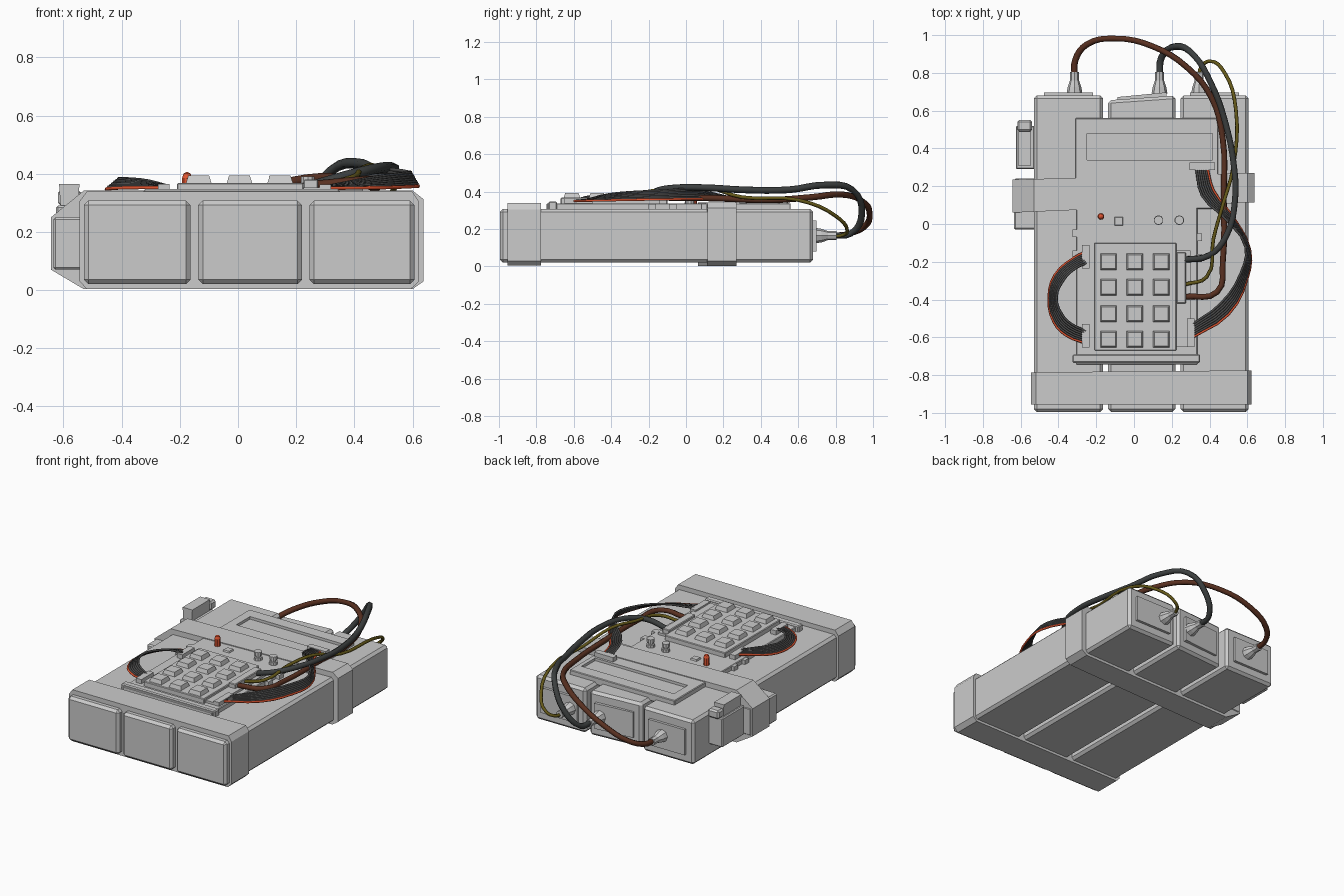
import bpy, bmesh
from math import radians
from mathutils import Vector, Matrix

if "Cube" in bpy.data.objects:
    bpy.data.objects.remove(bpy.data.objects["Cube"])


def mat(name, c):
    m = bpy.data.materials.new(name)
    m.diffuse_color = (*c, 1)
    m.use_nodes = True
    m.node_tree.nodes["Principled BSDF"].inputs["Base Color"].default_value = m.diffuse_color
    return m


RED = mat("red", (0.75, 0.09, 0.03))
BLACK = mat("black", (0.045, 0.05, 0.05))
GREY = mat("dark_grey", (0.07, 0.07, 0.07))
BROWN = mat("brown", (0.1, 0.03, 0.015))
OLIVE = mat("olive", (0.13, 0.1, 0.01))


def finish(name, bm, bevel=0, m=None):
    bmesh.ops.recalc_face_normals(bm, faces=bm.faces)
    if bevel:
        bmesh.ops.bevel(bm, geom=bm.edges[:], offset=bevel, segments=1, affect='EDGES')
    me = bpy.data.meshes.new(name)
    bm.to_mesh(me)
    bm.free()
    ob = bpy.data.objects.new(name, me)
    bpy.context.collection.objects.link(ob)
    if m:
        me.materials.append(m)
    return ob


def box(name, x, y, z, bevel=0, taper=0, slant=0):
    """Box from ranges; taper shrinks the top, slant pulls in the rear left corner."""
    bm = bmesh.new()
    bmesh.ops.create_cube(bm, size=1)
    for v in bm.verts:
        s = [1 if c > 0 else -1 for c in v.co]
        t = taper if s[2] > 0 else 0
        v.co = ((x[0] if s[0] < 0 else x[1]) - s[0] * t,
                (y[0] if s[1] < 0 else y[1]) - s[1] * t,
                z[0] if s[2] < 0 else z[1])
        if s[1] > 0 and s[0] < 0:
            v.co.y -= slant
    return finish(name, bm, bevel)


def prism(name, profile, start, end):
    """XZ profile extruded along y; start/end are (left, right) y values."""
    bm = bmesh.new()
    xs = [p[0] for p in profile]
    lo, span = min(xs), max(xs) - min(xs)
    rings = []
    for a, b in (start, end):
        rings.append([bm.verts.new((x, a + (b - a) * (x - lo) / span, z)) for x, z in profile])
    n = len(profile)
    for i in range(n):
        j = (i + 1) % n
        bm.faces.new((rings[0][i], rings[0][j], rings[1][j], rings[1][i]))
    bm.faces.new(rings[0])
    bm.faces.new(rings[1])
    return finish(name, bm)


def lathe(name, loc, profile, axis='Z', sides=10, m=None):
    """Stack of (radius, height) rings along an axis."""
    bm = bmesh.new()
    for (r0, h0), (r1, h1) in zip(profile, profile[1:]):
        bmesh.ops.create_cone(bm, cap_ends=True, segments=sides, radius1=r0, radius2=r1,
                              depth=h1 - h0, matrix=Matrix.Translation((0, 0, (h0 + h1) / 2)))
    rot = Matrix.Rotation(radians(-90), 4, 'X') if axis == 'Y' else Matrix()
    bmesh.ops.transform(bm, matrix=Matrix.Translation(loc) @ rot, verts=bm.verts)
    return finish(name, bm, 0, m)


def cable(name, pts, r, m, res=4):
    cu = bpy.data.curves.new(name, 'CURVE')
    cu.dimensions = '3D'
    cu.bevel_depth, cu.bevel_resolution, cu.resolution_u = r, 1, res
    cu.use_fill_caps = True
    sp = cu.splines.new('BEZIER')
    sp.bezier_points.add(len(pts) - 1)
    for bp, p in zip(sp.bezier_points, pts):
        bp.co = p
        bp.handle_left_type = bp.handle_right_type = 'AUTO'
    cu.materials.append(m)
    ob = bpy.data.objects.new(name, cu)
    bpy.context.collection.objects.link(ob)
    bpy.ops.object.select_all(action='DESELECT')
    ob.select_set(True)
    bpy.context.view_layer.objects.active = ob
    bpy.ops.object.convert(target='MESH')
    bpy.ops.object.shade_smooth_by_angle(angle=radians(65))


def ribbon(name, edge_a, edge_b, n=7):
    """Row of thin wires between two edge paths, the first one red."""
    for i in range(n):
        pts = [Vector(a).lerp(Vector(b), i / (n - 1)) for a, b in zip(edge_a, edge_b)]
        cable(f"{name}_wire_{i}", pts, 0.0065, GREY if i else RED, 3)


# three long body blocks with end patches and cable glands
for i, (x0, x1, sl, gx) in enumerate([(-0.53, -0.163, 0, -0.315), (-0.137, 0.22, 0.025, 0.135),
                                      (0.246, 0.607, 0, 0.345)]):
    box(f"block_{i}", (x0, x1), (-0.995, 0.68), (0.02, 0.308), 0.016, 0, sl)
    c = (x0 + x1) / 2
    patch = box(f"end_patch_{i}", (c - 0.13, c + 0.13), (0.66, 0.697), (0.08, 0.245), 0, 0, sl)
    lathe(f"gland_{i}", (gx, 0.69, 0.165),
          [(0.042, 0), (0.036, 0.035), (0.024, 0.07), (0.024, 0.115)], 'Y', 8)

# straps round the front and the middle
prism("front_strap", [(-0.52, 0.004), (0.595, 0.004), (0.622, 0.03), (0.622, 0.305), (0.6, 0.338),
                      (-0.52, 0.338), (-0.545, 0.305), (-0.545, 0.03)],
      (-0.955, -0.955), (-0.785, -0.775))
prism("middle_strap", [(-0.53, 0.003), (0.6, 0.003), (0.638, 0.03), (0.638, 0.312), (0.6, 0.342),
                       (-0.53, 0.342), (-0.643, 0.25), (-0.643, 0.07)],
      (0.06, 0.115), (0.235, 0.27))

# side box under the strap and the clip behind it
box("side_box", (-0.635, -0.52), (-0.03, 0.24), (0.07, 0.25), 0.008)
box("side_clip_body", (-0.625, -0.525), (0.29, 0.52), (0.1, 0.29), 0.006)
clip = [(-0.61, 0.28), (-0.55, 0.28), (-0.545, 0.365), (-0.615, 0.365)]
prism("side_clip_top", clip, (0.31, 0.31), (0.49, 0.49))
box("side_clip_tab", (-0.618, -0.54), (0.49, 0.55), (0.29, 0.345), 0.01)

# control housing with a display recess
upper = box("upper_housing", (-0.31, 0.445), (0.08, 0.56), (0.29, 0.337), 0.004)
cut = box("display_cutter", (-0.25, 0.415), (0.34, 0.48), (0.32, 0.4))
cut.hide_render = True
cut.hide_viewport = True
md = upper.modifiers.new("recess", 'BOOLEAN')
md.object, md.operation, md.solver = cut, 'DIFFERENCE', 'EXACT'
box("lower_housing", (-0.305, 0.335), (-0.745, 0.1), (0.29, 0.337), 0.004)
box("lower_ridge", (-0.325, 0.35), (-0.735, -0.69), (0.3, 0.347), 0.006)
for i, y in enumerate((-0.09, -0.2)):
    box(f"housing_tab_{i}", (0.32, 0.36), (y, y + 0.04), (0.3, 0.335))
    box(f"housing_tab_left_{i}", (-0.325, -0.29), (y + 0.02, y + 0.06), (0.3, 0.335))

# keypad board and keys
box("keypad_board", (-0.21, 0.225), (-0.67, -0.1), (0.33, 0.368), 0.004)
box("keypad_side_step", (0.2, 0.3), (-0.65, -0.14), (0.33, 0.352))
for r, y in enumerate((-0.2, -0.335, -0.475, -0.61)):
    for c, x in enumerate((-0.135, 0.005, 0.145)):
        box(f"key_{r}_{c}", (x - 0.046, x + 0.046), (y - 0.046, y + 0.046), (0.36, 0.393), 0, 0.01)

# sockets for the ribbons and cables
box("socket_left_rear", (-0.275, -0.235), (-0.235, -0.11), (0.33, 0.365))
box("socket_left_front", (-0.275, -0.235), (-0.655, -0.53), (0.33, 0.365))
box("socket_right_rear", (0.295, 0.43), (0.285, 0.325), (0.33, 0.365))
box("socket_right_front", (0.28, 0.32), (-0.65, -0.5), (0.33, 0.362))
box("cable_terminal", (0.225, 0.275), (-0.42, -0.15), (0.34, 0.38), 0.004)

# lamp, small switch and knobs
lathe("lamp", (-0.175, 0.04, 0.335), [(0.018, 0), (0.018, 0.05), (0.013, 0.065), (0.004, 0.07)], m=RED)
box("small_switch", (-0.105, -0.055), (-0.01, 0.04), (0.33, 0.347), 0, 0.005)
for i, x in enumerate((0.13, 0.24)):
    lathe(f"knob_{i}", (x, 0.02, 0.335), [(0.026, 0), (0.026, 0.02), (0.017, 0.021),
                                         (0.017, 0.032), (0.024, 0.033), (0.024, 0.055)])

# flat ribbons
ribbon("left_ribbon",
       [(-0.245, -0.14, .352), (-0.32, -0.18, .356), (-0.42, -0.27, .35), (-0.452, -0.39, .347),
        (-0.425, -0.52, .35), (-0.36, -0.59, .352), (-0.245, -0.635, .352)],
       [(-0.245, -0.205, .358), (-0.31, -0.235, .375), (-0.375, -0.3, .382), (-0.41, -0.39, .382),
        (-0.38, -0.48, .378), (-0.33, -0.53, .372), (-0.245, -0.57, .358)])
ribbon("right_ribbon",
       [(0.39, 0.29, .352), (0.42, 0.18, .358), (0.53, 0.03, .36), (0.615, -0.14, .358),
        (0.6, -0.29, .356), (0.5, -0.48, .352), (0.31, -0.6, .35)],
       [(0.33, 0.29, .356), (0.36, 0.15, .39), (0.48, 0.03, .415), (0.59, -0.12, .405),
        (0.565, -0.26, .4), (0.46, -0.42, .385), (0.31, -0.53, .356)])

# thick, medium and thin cables
cable("brown_cable", [(-0.315, 0.78, .165), (-0.31, 0.87, .175), (-0.25, 0.95, .21), (-0.1, 0.982, .28),
                      (0.1, 0.94, .35), (0.28, 0.83, .385), (0.41, 0.67, .37), (0.47, 0.45, .355),
                      (0.475, 0.15, .365), (0.47, -0.2, .37), (0.44, -0.36, .375), (0.27, -0.385, .36)],
      0.017, BROWN)
cable("black_cable", [(0.135, 0.78, .165), (0.145, 0.88, .175), (0.22, 0.94, .28), (0.32, 0.89, .41),
                      (0.41, 0.74, .435), (0.48, 0.55, .41), (0.53, 0.3, .41), (0.535, 0.13, .42),
                      (0.49, -0.06, .42), (0.4, -0.165, .4), (0.26, -0.19, .36)], 0.018, BLACK)
cable("olive_cable", [(0.345, 0.76, .165), (0.355, 0.83, .165), (0.4, 0.862, .19), (0.48, 0.8, .27),
                      (0.54, 0.6, .355), (0.525, 0.3, .37), (0.47, 0.1, .425), (0.42, -0.08, .415),
                      (0.385, -0.28, .385), (0.27, -0.32, .36)], 0.01, OLIVE)
